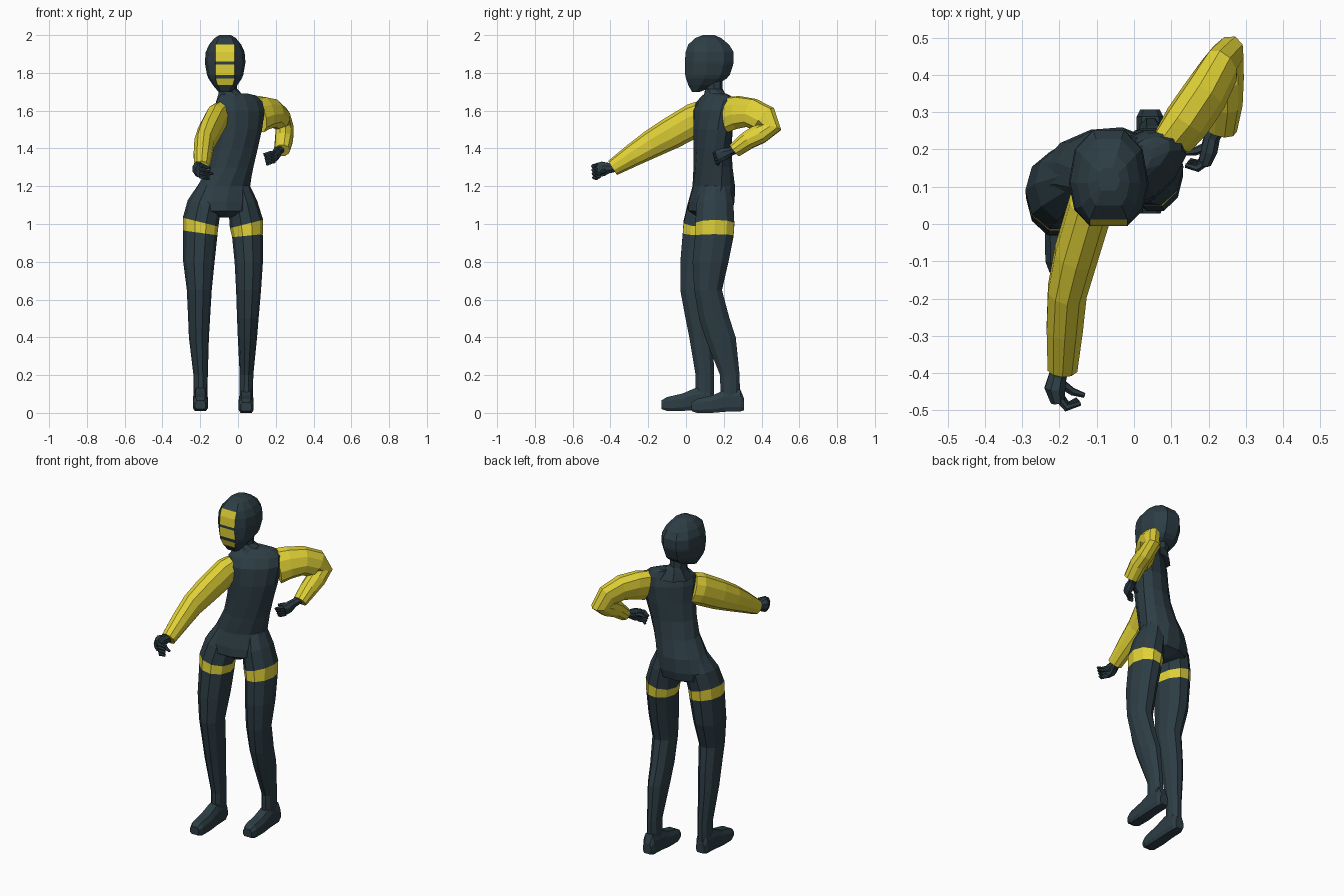
import bpy, bmesh, math
from mathutils import Vector


def material(name, rgb):
    m = bpy.data.materials.new(name)
    m.diffuse_color = (*rgb, 1)
    return m


DARK = material("dark slate", (0.026, 0.047, 0.059))
YELLOW = material("yellow", (0.75, 0.64, 0.038))


def loft(name, rings, mats, rule=None):
    """Skin a list of point rings; rule(ring, side) gives the material index."""
    bm = bmesh.new()
    rows = [[bm.verts.new(p) for p in r] for r in rings]
    n = len(rows[0])
    for i in range(len(rows) - 1):
        for j in range(n):
            k = (j + 1) % n
            f = bm.faces.new((rows[i][j], rows[i][k], rows[i + 1][k], rows[i + 1][j]))
            f.material_index = rule(i, j) if rule else 0
    bm.faces.new(rows[0][::-1])
    bm.faces.new(rows[-1])
    bmesh.ops.recalc_face_normals(bm, faces=bm.faces)
    me = bpy.data.meshes.new(name)
    bm.to_mesh(me)
    bm.free()
    for m in mats:
        me.materials.append(m)
    ob = bpy.data.objects.new(name, me)
    bpy.context.collection.objects.link(ob)
    return ob


def flat_ring(cx, cy, z, rx, ry, yaw=0, tilt=0, n=10):
    """Level ellipse turned by yaw degrees, sloping by tilt along x."""
    a = math.radians(yaw)
    pts = []
    for j in range(n):
        t = 2 * math.pi * j / n
        u, v = rx * math.cos(t), 1.03 * ry * math.sin(t)
        dx, dy = u * math.cos(a) - v * math.sin(a), u * math.sin(a) + v * math.cos(a)
        pts.append((cx + dx, cy + dy, z + tilt * dx))
    return pts


def tube(name, pts, mat, ref=(1, 0, 0), n=8):
    """Tube through (x, y, z, radius along ref, radius across)."""
    c = [Vector(p[:3]) for p in pts]
    rings = []
    for i, p in enumerate(pts):
        t = Vector()
        if i:
            t += (c[i] - c[i - 1]).normalized()
        if i < len(c) - 1:
            t += (c[i + 1] - c[i]).normalized()
        t.normalize()
        u = Vector(ref)
        u = (u - t * u.dot(t)).normalized()
        v = t.cross(u)
        rings.append([c[i] + u * p[3] * math.cos(a) + v * p[4] * math.sin(a)
                      for a in (2 * math.pi * (j + 0.5) / n for j in range(n))])
    return loft(name, rings, [mat])


# Torso: hips turned a little, shoulders turned further
loft("torso", [flat_ring(*r, n=12) for r in [
    (-0.068, 0.125, 1.035, 0.03, 0.06, 12),
    (-0.085, 0.128, 1.07, 0.16, 0.115, 12),
    (-0.088, 0.135, 1.12, 0.176, 0.118, 13),
    (-0.075, 0.147, 1.2, 0.145, 0.108, 16),
    (-0.04, 0.143, 1.3, 0.128, 0.096, 22),
    (-0.015, 0.14, 1.4, 0.128, 0.09, 28),
    (0.002, 0.143, 1.5, 0.137, 0.09, 32),
    (0.008, 0.147, 1.6, 0.152, 0.083, 34),
    (0.006, 0.155, 1.65, 0.145, 0.062, 34),
    (0.0, 0.16, 1.68, 0.115, 0.045, 34),
    (-0.02, 0.158, 1.692, 0.075, 0.04, 32)]], [DARK])

# Neck and collar
loft("neck", [flat_ring(*r, n=8) for r in [
    (-0.03, 0.152, 1.64, 0.1, 0.075, 28),
    (-0.042, 0.152, 1.69, 0.066, 0.056, 22),
    (-0.055, 0.148, 1.715, 0.05, 0.045),
    (-0.062, 0.142, 1.79, 0.055, 0.05)]], [DARK])


# Head: flat strip at the front carries the three yellow face panels
def head_ring(z, w, yf, yb):
    half = [(min(0.05, 0.62 * w), 0), (0.86 * w, 0.17), (w, 0.45), (0.85 * w, 0.8), (0.4 * w, 1)]
    right = [(x, yf + (yb - yf) * s) for x, s in half]
    ring = right + [(-x, y) for x, y in reversed(right)]
    return [(-0.068 + x, y, z) for x, y in ring]


loft("head", [head_ring(*r) for r in [
    (1.7, 0.036, 0.032, 0.075), (1.735, 0.065, 0.012, 0.16), (1.77, 0.088, 0.0, 0.215),
    (1.79, 0.096, -0.004, 0.232), (1.845, 0.106, -0.006, 0.25), (1.86, 0.107, -0.006, 0.252),
    (1.91, 0.103, -0.002, 0.252), (1.95, 0.085, 0.012, 0.228),
    (1.985, 0.056, 0.05, 0.185), (2.0, 0.03, 0.09, 0.15)]],
    [DARK, YELLOW], lambda i, j: int(j == 9 and i in (1, 3, 5, 6)))

# Legs: the third span of each is the yellow thigh band
LEGS = {
    "right_leg": [
        (-0.14, 0.13, 1.22, 0.055, 0.07, 0, -0.2), (-0.178, 0.108, 1.105, 0.088, 0.1, 0, -0.25),
        (-0.198, 0.09, 1.01, 0.094, 0.105, 0, -0.25),
        (-0.2, 0.086, 0.953, 0.091, 0.105, 0, -0.14), (-0.207, 0.07, 0.8, 0.083, 0.102),
        (-0.205, 0.047, 0.65, 0.066, 0.079), (-0.206, 0.068, 0.5, 0.058, 0.072),
        (-0.207, 0.08, 0.4, 0.053, 0.064), (-0.198, 0.1, 0.2, 0.038, 0.05),
        (-0.198, 0.1, 0.06, 0.036, 0.05)],
    "left_leg": [
        (0.0, 0.16, 1.22, 0.05, 0.07, 0, 0.2), (0.025, 0.153, 1.105, 0.076, 0.1, 0, 0.25),
        (0.045, 0.153, 1.0, 0.088, 0.105, 0, 0.25),
        (0.05, 0.15, 0.938, 0.081, 0.104, 0, 0.1), (0.057, 0.13, 0.8, 0.075, 0.097),
        (0.056, 0.117, 0.65, 0.066, 0.075), (0.052, 0.15, 0.5, 0.057, 0.082),
        (0.05, 0.182, 0.4, 0.051, 0.083), (0.045, 0.232, 0.2, 0.036, 0.053),
        (0.043, 0.235, 0.06, 0.036, 0.052)]}
for name, rings in LEGS.items():
    loft(name, [flat_ring(*r) for r in rings], [DARK, YELLOW], lambda i, j: int(i == 2))


# Feet: bevelled box sections from heel to toe
def foot(name, cx, heel, drop):
    rings = []
    for dy, w, lo, hi in [(0, 0.026, 0.02, 0.08), (-0.02, 0.036, 0.014, 0.13),
                          (-0.1, 0.037, 0.012, 0.128), (-0.17, 0.04, 0.006, 0.098),
                          (-0.25, 0.039, 0.006, 0.08), (-0.28, 0.028, 0.016, 0.062)]:
        h = hi - lo
        sec = [(-w * .75, 0), (w * .75, 0), (w, .2), (w, .7), (w * .65, 1),
               (-w * .65, 1), (-w, .7), (-w, .2)]
        rings.append([(cx + x, heel + dy, lo + h * s - drop) for x, s in sec])
    loft(name, rings, [DARK])


foot("right_foot", -0.199, 0.15, -0.004)
foot("left_foot", 0.043, 0.308, 0.006)

# Sleeves
tube("right_sleeve", [
    (-0.095, 0.085, 1.565, 0.055, 0.088), (-0.117, 0.045, 1.55, 0.062, 0.09),
    (-0.155, -0.08, 1.48, 0.061, 0.085), (-0.179, -0.18, 1.425, 0.055, 0.075),
    (-0.186, -0.28, 1.365, 0.051, 0.061), (-0.192, -0.388, 1.297, 0.042, 0.044)], YELLOW, n=10)
tube("left_sleeve", [
    (0.104, 0.222, 1.58, 0.05, 0.1), (0.142, 0.275, 1.59, 0.06, 0.091),
    (0.19, 0.345, 1.588, 0.06, 0.08), (0.23, 0.413, 1.555, 0.051, 0.079),
    (0.246, 0.444, 1.51, 0.047, 0.065), (0.246, 0.392, 1.478, 0.048, 0.057),
    (0.243, 0.325, 1.442, 0.049, 0.05), (0.233, 0.257, 1.389, 0.045, 0.038)],
    YELLOW, ref=(0.9, -0.35, 0.3), n=10)


# Hands: palm, four curled fingers and a thumb
def hand(side, palm, base, step, mid, tip, thumb):
    tube(side + "_palm", palm, DARK, n=8)
    for i in range(4):
        b = Vector(base) + Vector(step) * i
        path = [b, b + Vector(mid), b + Vector(tip) * (1 - 0.07 * i)]
        tube(f"{side}_finger_{i + 1}", [(*p, r, r) for p, r in zip(path, (0.011, 0.011, 0.007))],
             DARK, ref=(0.3, 0.2, 0.9), n=6)
    tube(side + "_thumb", [(*p, r, r) for p, r in zip(thumb, (0.014, 0.011, 0.007))],
         DARK, ref=(0.3, 0.2, 0.9), n=6)


hand("right",
     [(-0.195, -0.375, 1.3, 0.024, 0.026), (-0.205, -0.41, 1.296, 0.026, 0.03),
      (-0.212, -0.44, 1.292, 0.03, 0.042), (-0.205, -0.475, 1.284, 0.02, 0.04)],
     (-0.207, -0.463, 1.312), (0.002, 0.002, -0.02), (0.025, -0.03, -0.006), (0.062, -0.018, -0.018),
     [(-0.2, -0.425, 1.285), (-0.165, -0.45, 1.272), (-0.133, -0.46, 1.265)])
hand("left",
     [(0.23, 0.275, 1.4, 0.024, 0.024), (0.21, 0.235, 1.383, 0.023, 0.025),
      (0.202, 0.2, 1.37, 0.024, 0.036), (0.19, 0.165, 1.358, 0.018, 0.034)],
     (0.193, 0.167, 1.38), (0.0, 0.004, -0.016), (-0.022, -0.017, -0.006), (-0.053, -0.01, -0.022),
     [(0.2, 0.21, 1.375), (0.165, 0.195, 1.375), (0.135, 0.19, 1.368)])
